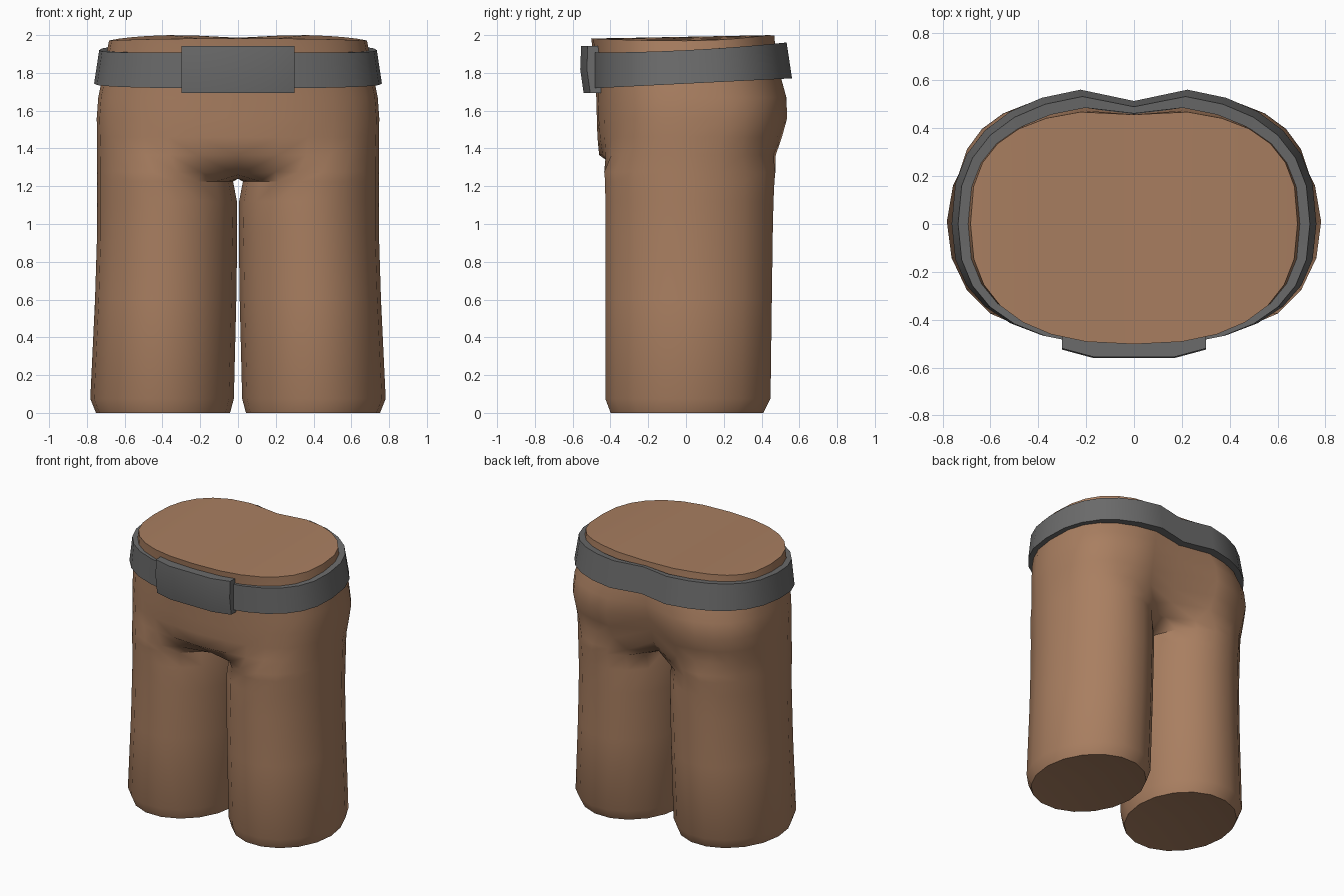
import bpy, bmesh, math

cube = bpy.data.objects.get("Cube")
if cube:
    bpy.data.objects.remove(cube, do_unlink=True)

ARC = 14    # steps round half the waist, front centre to back centre
SIDES = 18  # sides of one leg


def material(name, rgb):
    mat = bpy.data.materials.new(name)
    mat.use_nodes = True
    mat.diffuse_color = (*rgb, 1)
    bsdf = next(n for n in mat.node_tree.nodes if n.type == 'BSDF_PRINCIPLED')
    bsdf.inputs["Base Color"].default_value = (*rgb, 1)
    bsdf.inputs["Roughness"].default_value = 0.8
    return mat


def soft(v, power):
    return math.copysign(abs(v) ** (2 / power), v)


def waist_arc(rx, front, back, cleft, height, fullness=2.45):
    """Half outline of the hips; fullness squares off the back corners."""
    pts = []
    for k in range(ARC + 1):
        a = math.pi * (k / ARC - 0.5)
        power = fullness if a > 0 else 2.45
        x = 0 if k in (0, ARC) else rx * soft(math.cos(a), power)
        s = soft(math.sin(a), power)
        y = s * back - cleft * math.exp(-(x / 0.11) ** 2) if s > 0 else s * front
        pts.append((x, y, height(x, y)))
    return pts


def leg_ring(z, cx, rx, cy, ry):
    """Slightly skewed oval, starting at the inner front."""
    pts = []
    for k in range(SIDES):
        a = math.radians(20 * k - 140)
        y = ry * math.sin(a)
        pts.append((cx + rx * math.cos(a) - 0.02 * y, cy + y, z))
    return pts


def add_ring(bm, pts):
    return [bm.verts.new(p) for p in pts]


def bridge(bm, low, high, closed):
    n = len(low)
    for i in range(n if closed else n - 1):
        j = (i + 1) % n
        bm.faces.new((low[i], low[j], high[j], high[i]))


def finish(bm, name, mat, angle, mirrored=True):
    if mirrored:
        geom = bm.verts[:] + bm.edges[:] + bm.faces[:]
        bmesh.ops.mirror(bm, geom=geom, axis='X', merge_dist=0.0005)
        bmesh.ops.remove_doubles(bm, verts=bm.verts[:], dist=0.0005)
    bmesh.ops.recalc_face_normals(bm, faces=bm.faces[:])
    mesh = bpy.data.meshes.new(name)
    bm.to_mesh(mesh)
    bm.free()
    mesh.materials.append(mat)
    obj = bpy.data.objects.new(name, mesh)
    bpy.context.collection.objects.link(obj)
    bpy.ops.object.select_all(action='DESELECT')
    obj.select_set(True)
    bpy.context.view_layer.objects.active = obj
    bpy.ops.object.shade_smooth_by_angle(angle=math.radians(angle))


def flat(z):
    return lambda x, y: z


brown = material("brown cloth", (0.395, 0.21, 0.118))
grey = material("dark grey leather", (0.147, 0.147, 0.147))

# Trousers: one leg, rising into half of the hips, then mirrored
bm = bmesh.new()
legs = [
    (0.0, 0.397, 0.355, 0.005, 0.41),
    (0.075, 0.402, 0.38, 0.01, 0.444),
    (0.6, 0.383, 0.374, 0.014, 0.447),
    (0.95, 0.375, 0.371, 0.016, 0.45),
    (1.12, 0.376, 0.37, 0.018, 0.452),
    (1.225, 0.386, 0.36, 0.02, 0.455),
]
rings = [add_ring(bm, leg_ring(*r)) for r in legs]
# Underside of the leg, slightly hollow
centre = bm.verts.new((0.397, 0.005, 0.045))
for i, v in enumerate(rings[0]):
    bm.faces.new((rings[0][i - 1], v, centre))

# Crotch ring: inner points lie on the centre line
crotch = []
hip_joint = leg_ring(1.275, 0.374, 0.372, 0.02, 0.46)
for k, (x, y, z) in enumerate(hip_joint):
    if k == 0:
        x, y, z = 0, -0.31, 1.26
    elif k == ARC:
        x, y, z = 0, 0.32, 1.28
    elif k > ARC:
        x, z = 0, 1.24
    crotch.append((x, y, z))
rings.append(add_ring(bm, crotch))
for low, high in zip(rings, rings[1:]):
    bridge(bm, low, high, True)


def waistline(x, y):
    rise = 0.036 * (y / 0.47) ** 2 if y > 0 else 0.012 * (y / 0.5) ** 2
    return 1.97 + rise - (0.018 * math.exp(-(x / 0.25) ** 2) if y > 0 else 0)


# Hips: the first number blends the sides towards the leg outline
hips = [
    (0.55, 0.745, 0.46, 0.492, 0.11, flat(1.365), 2.9),
    (0.25, 0.747, 0.469, 0.522, 0.12, flat(1.46), 3.0),
    (0, 0.748, 0.472, 0.545, 0.11, flat(1.56), 3.0),
    (0, 0.74, 0.475, 0.541, 0.08, flat(1.67), 2.9),
    (0, 0.717, 0.48, 0.512, 0.05, flat(1.78), 2.6),
    (0, 0.697, 0.49, 0.485, 0.03, flat(1.9), 2.6),
    (0, 0.683, 0.502, 0.477, 0.02, waistline, 2.7),
]
low = rings[-1][:ARC + 1]
for blend, *shape in hips:
    pts = []
    for k, (x, y, z) in enumerate(waist_arc(*shape)):
        w = blend * math.sin(math.pi * k / ARC) if 0 < k < ARC else 0
        lx, ly, _ = hip_joint[k]
        pts.append((x + (lx - x) * w, y + (ly - y) * w, z))
    high = add_ring(bm, pts)
    bridge(bm, low, high, False)
    low = high
# Top cover, in strips from front to back
for k in range(ARC // 2):
    strip = [low[k], low[k + 1], low[ARC - 1 - k], low[ARC - k]]
    bm.faces.new(list(dict.fromkeys(strip)))
finish(bm, "trousers", brown, angle=50)


# Belt: tilted band, wider at its lower edge
def belt_bottom(x, y):
    return 1.743 + 0.05 * y


def belt_top(x, y):
    return 1.92 + 0.05 * y + 0.05 * y * y


bm = bmesh.new()
band = [
    (0.71, 0.47, 0.505, 0.05, belt_bottom),
    (0.762, 0.506, 0.574, 0.06, belt_bottom),
    (0.735, 0.51, 0.545, 0.055, belt_top),
    (0.69, 0.482, 0.497, 0.035, belt_top),
]
rings = [add_ring(bm, waist_arc(*b)) for b in band]
for i in range(4):
    bridge(bm, rings[i], rings[(i + 1) % 4], False)
finish(bm, "belt", grey, angle=40)

# Buckle: curved plate at the front
bm = bmesh.new()
outline = [(-0.3, -0.455), (-0.3, -0.522), (-0.17, -0.557),
           (0.17, -0.557), (0.3, -0.522), (0.3, -0.455)]
rings = [add_ring(bm, [(x, y + dy, z) for x, y in outline])
         for z, dy in ((1.693, 0.015), (1.82, -0.003), (1.942, 0.002))]
for low, high in zip(rings, rings[1:]):
    bridge(bm, low, high, True)
bm.faces.new(rings[0])
bm.faces.new(rings[-1])
finish(bm, "buckle", grey, angle=30, mirrored=False)
